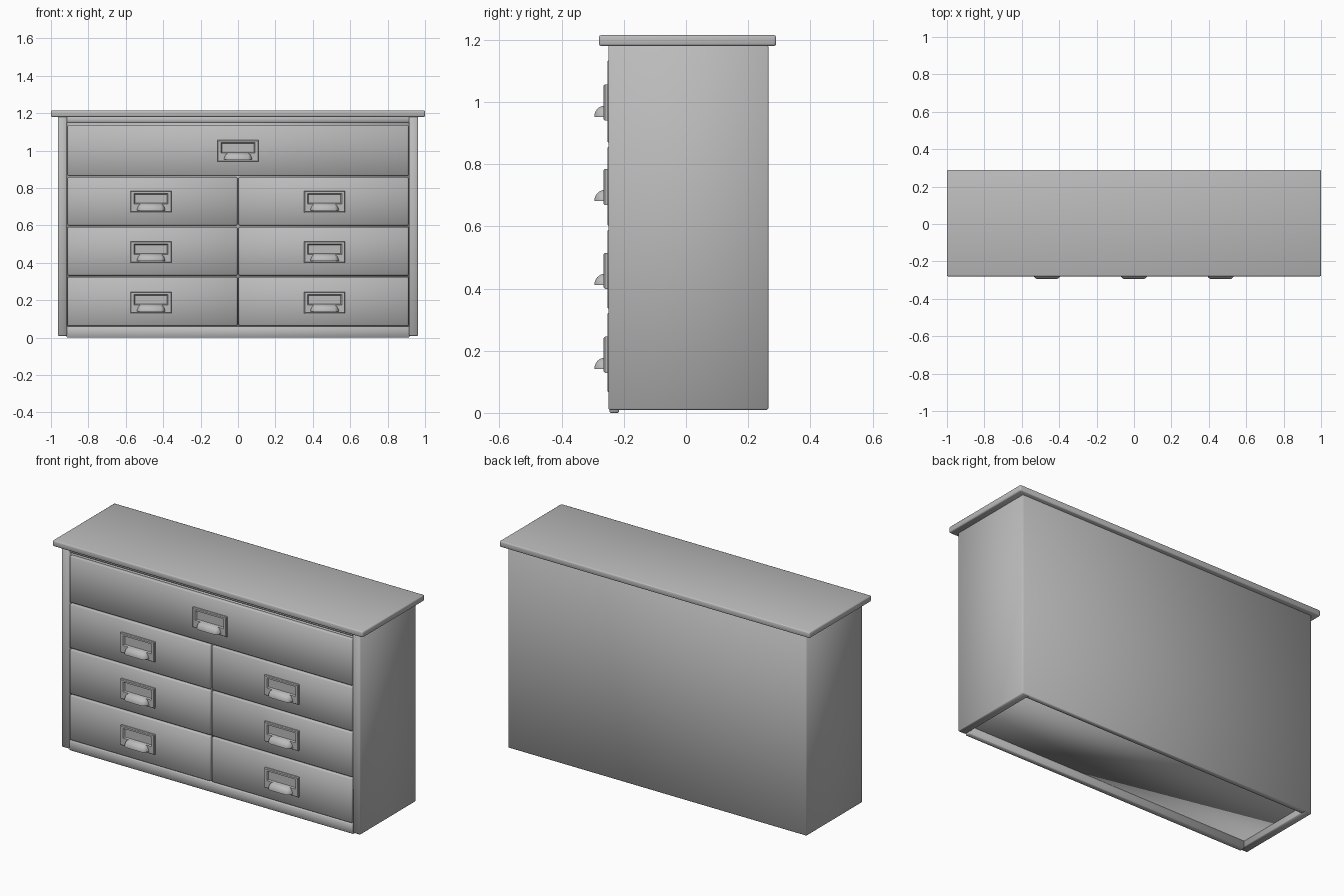
import bpy, bmesh, math

if "Cube" in bpy.data.objects:
    bpy.data.objects.remove(bpy.data.objects["Cube"], do_unlink=True)

grey = bpy.data.materials.new("grey_paint")
grey.use_nodes = True
colour = (0.5, 0.5, 0.5, 1)
grey.diffuse_color = colour
grey.node_tree.nodes["Principled BSDF"].inputs["Base Color"].default_value = colour


def finish(name, bm, smooth=True):
    bmesh.ops.recalc_face_normals(bm, faces=bm.faces)
    mesh = bpy.data.meshes.new(name)
    bm.to_mesh(mesh)
    bm.free()
    mesh.materials.append(grey)
    mesh.polygons.foreach_set("use_smooth", [smooth] * len(mesh.polygons))
    obj = bpy.data.objects.new(name, mesh)
    bpy.context.collection.objects.link(obj)
    return obj


def box(name, x, y, z, bevel=0.004, segments=1):
    """Box from (min, max) ranges with softened edges."""
    bm = bmesh.new()
    bmesh.ops.create_cube(bm, size=1)
    for v in bm.verts:
        v.co = [r[0] if c < 0 else r[1] for c, r in zip(v.co, (x, y, z))]
    if bevel:
        bmesh.ops.bevel(bm, geom=bm.edges[:], offset=bevel, segments=segments,
                        profile=0.5, affect='EDGES')
    return finish(name, bm)


def label_frame(name, cx, cz):
    """Rectangular plate with a sunken label window."""
    bm = bmesh.new()

    def loop(w, bottom, top, y):
        return [bm.verts.new((cx + sx * w, y, cz + z))
                for sx, z in ((-1, bottom), (1, bottom), (1, top), (-1, top))]

    loops = [loop(0.110, -0.058, 0.058, -0.250),
             loop(0.110, -0.058, 0.058, -0.261),
             loop(0.106, -0.054, 0.054, -0.265),
             loop(0.092, -0.012, 0.044, -0.265),
             loop(0.086, -0.008, 0.039, -0.256)]
    for a, b in zip(loops, loops[1:]):
        for i in range(4):
            j = (i + 1) % 4
            bm.faces.new((a[i], a[j], b[j], b[i]))
    bm.faces.new(loops[-1])
    bm.faces.new(loops[0])
    return finish(name, bm, False)


def cup_pull(name, cx, cz):
    """Quarter-round finger pull that tapers toward both ends."""
    bm = bmesh.new()
    rows = []
    for x, s in ((-0.076, 0.12), (-0.067, 0.7), (-0.054, 1),
                 (0.054, 1), (0.067, 0.7), (0.076, 0.12)):
        row = [bm.verts.new((cx + x, -0.262, cz - 0.046))]
        for k in range(9):
            t = math.radians(90 * k / 8)
            row.append(bm.verts.new((cx + x, -0.262 - 0.033 * s * math.cos(t),
                                     cz - 0.046 + 0.036 * s * math.sin(t))))
        rows.append(row)
    n = len(rows[0])
    for a, b in zip(rows, rows[1:]):
        for i in range(n):
            j = (i + 1) % n
            bm.faces.new((a[i], a[j], b[j], b[i]))
    bm.faces.new(rows[0])
    bm.faces.new(rows[-1])
    obj = finish(name, bm)
    bpy.ops.object.select_all(action='DESELECT')
    bpy.context.view_layer.objects.active = obj
    obj.select_set(True)
    bpy.ops.object.shade_smooth_by_angle(angle=math.radians(50))
    return obj


# Carcass
box("top_board", (-1, 1), (-0.28, 0.29), (1.18, 1.215), 0.007, 2)
box("left_side", (0.915, 0.963), (-0.25, 0.262), (0.01, 1.182))
box("right_side", (-0.963, -0.915), (-0.25, 0.262), (0.01, 1.182))
box("back_panel", (-0.962, 0.962), (0.235, 0.265), (0.01, 1.182))
box("bottom_board", (-0.92, 0.92), (-0.24, 0.24), (0.045, 0.06), 0)
box("inner_front", (-0.92, 0.92), (-0.232, -0.222), (0.05, 1.18), 0)

# Front rails
box("bottom_rail", (-0.917, 0.917), (-0.246, -0.215), (0, 0.058))
box("top_rail", (-0.917, 0.917), (-0.24, -0.21), (1.15, 1.18), 0.003)

# Drawers and their handles
rows = [(0.064, 0.325, 0.187), (0.333, 0.592, 0.457), (0.6, 0.858, 0.727)]
drawers = [("top", -0.911, 0.911, 0, (0.866, 1.137, 0.998))]
for i, row in enumerate(rows):
    drawers.append((f"left_{i + 1}", 0.004, 0.911, 0.463, row))
    drawers.append((f"right_{i + 1}", -0.911, -0.004, -0.465, row))

for label, x0, x1, hx, (z0, z1, hz) in drawers:
    box(f"drawer_{label}", (x0, x1), (-0.252, -0.225), (z0, z1), 0.005)
    label_frame(f"label_frame_{label}", hx, hz)
    cup_pull(f"cup_pull_{label}", hx, hz)
